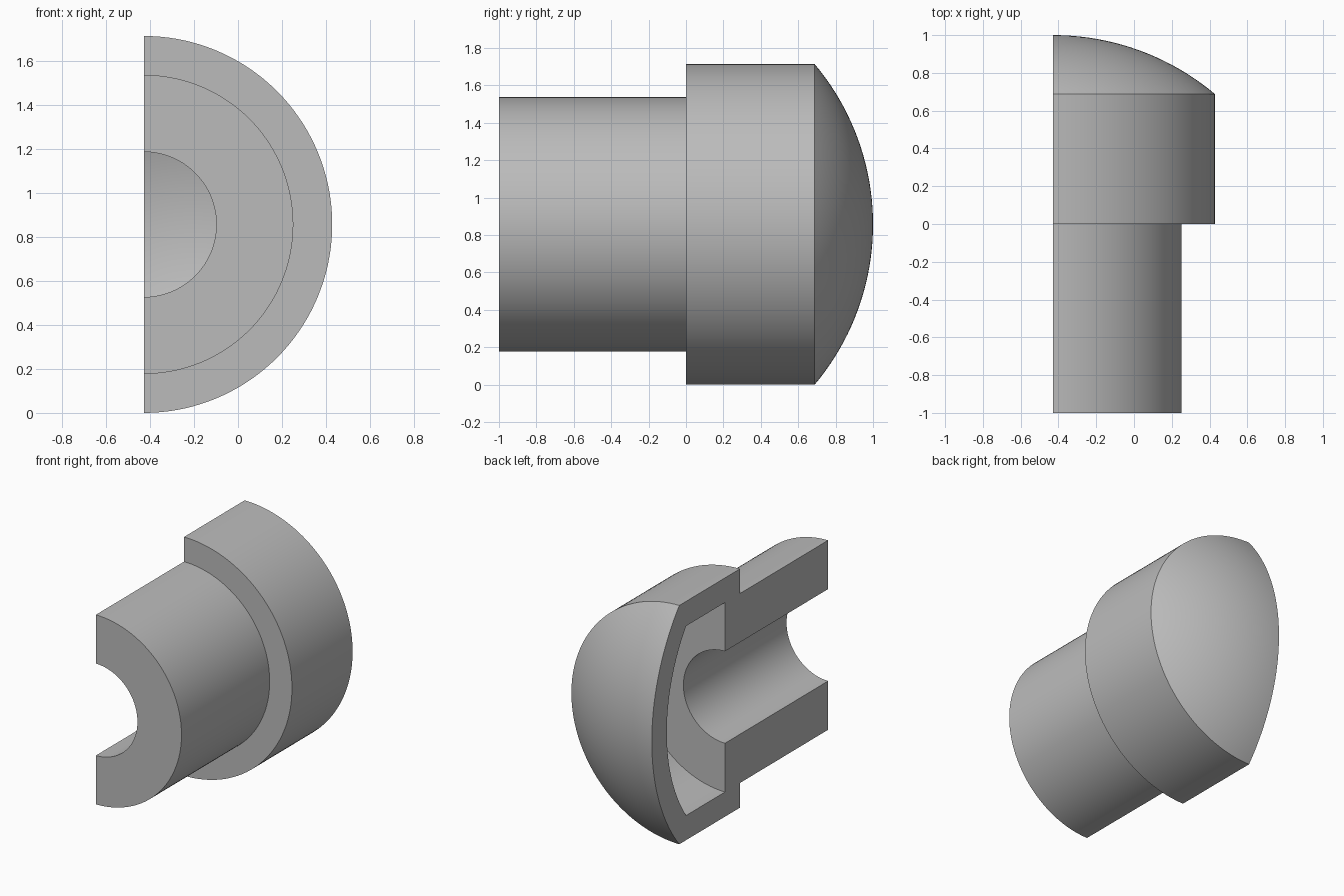
import bpy, bmesh
from math import pi, sin, cos, asin

cube = bpy.data.objects.get("Cube")
if cube:
    bpy.data.objects.remove(cube, do_unlink=True)

# Main dimensions
HEAD_R, SHANK_R, BORE_R = 0.857, 0.68, 0.33
WALL = 0.17
HEAD_END = 0.688
APEX = 1.0
STEPS = 72
rise = APEX - HEAD_END
DOME_R = (HEAD_R ** 2 + rise ** 2) / (2 * rise)
DOME_Y = APEX - DOME_R


def arc(radius, rim, steps=20):
    """Dome profile from the axis out to the rim, as (radius, y) pairs."""
    end = asin(rim / radius)
    return [(radius * sin(end * i / steps), DOME_Y + radius * cos(end * i / steps))
            for i in range(steps + 1)]


# Section outline: outer dome, head, shank, bore, cavity, inner dome
profile = arc(DOME_R, HEAD_R)
profile += [(HEAD_R, 0), (SHANK_R, 0), (SHANK_R, -1), (BORE_R, -1),
            (BORE_R, WALL), (SHANK_R, WALL)]
profile += arc(DOME_R - WALL, SHANK_R)[::-1]

# Half turn of the outline around the y axis
bm = bmesh.new()
rings = []
for s in range(STEPS + 1):
    a = pi * s / STEPS
    rings.append([bm.verts.new((r * sin(a) - HEAD_R / 2, y, r * cos(a) + HEAD_R))
                  for r, y in profile])
for r0, r1 in zip(rings, rings[1:]):
    for i in range(len(profile) - 1):
        bm.faces.new((r0[i], r0[i + 1], r1[i + 1], r1[i]))
bmesh.ops.remove_doubles(bm, verts=bm.verts[:], dist=1e-5)

# Flat cut face across the section
rim = [e for e in bm.edges if e.is_boundary]
cap = bmesh.ops.triangle_fill(bm, edges=rim, use_beauty=True)
bmesh.ops.dissolve_degenerate(bm, edges=bm.edges[:], dist=1e-6)
bmesh.ops.recalc_face_normals(bm, faces=bm.faces[:])

mesh = bpy.data.meshes.new("half_domed_sleeve")
bm.to_mesh(mesh)
bm.free()
sleeve = bpy.data.objects.new("half_domed_sleeve", mesh)
bpy.context.collection.objects.link(sleeve)

# Plain grey material
grey = bpy.data.materials.new("plain_grey")
grey.use_nodes = True
color = (0.5, 0.5, 0.5, 1)
grey.diffuse_color = color
grey.node_tree.nodes["Principled BSDF"].inputs["Base Color"].default_value = color
mesh.materials.append(grey)

# Smooth curved walls, sharp rims
bpy.ops.object.select_all(action='DESELECT')
sleeve.select_set(True)
bpy.context.view_layer.objects.active = sleeve
bpy.ops.object.shade_smooth_by_angle(angle=pi / 7)
